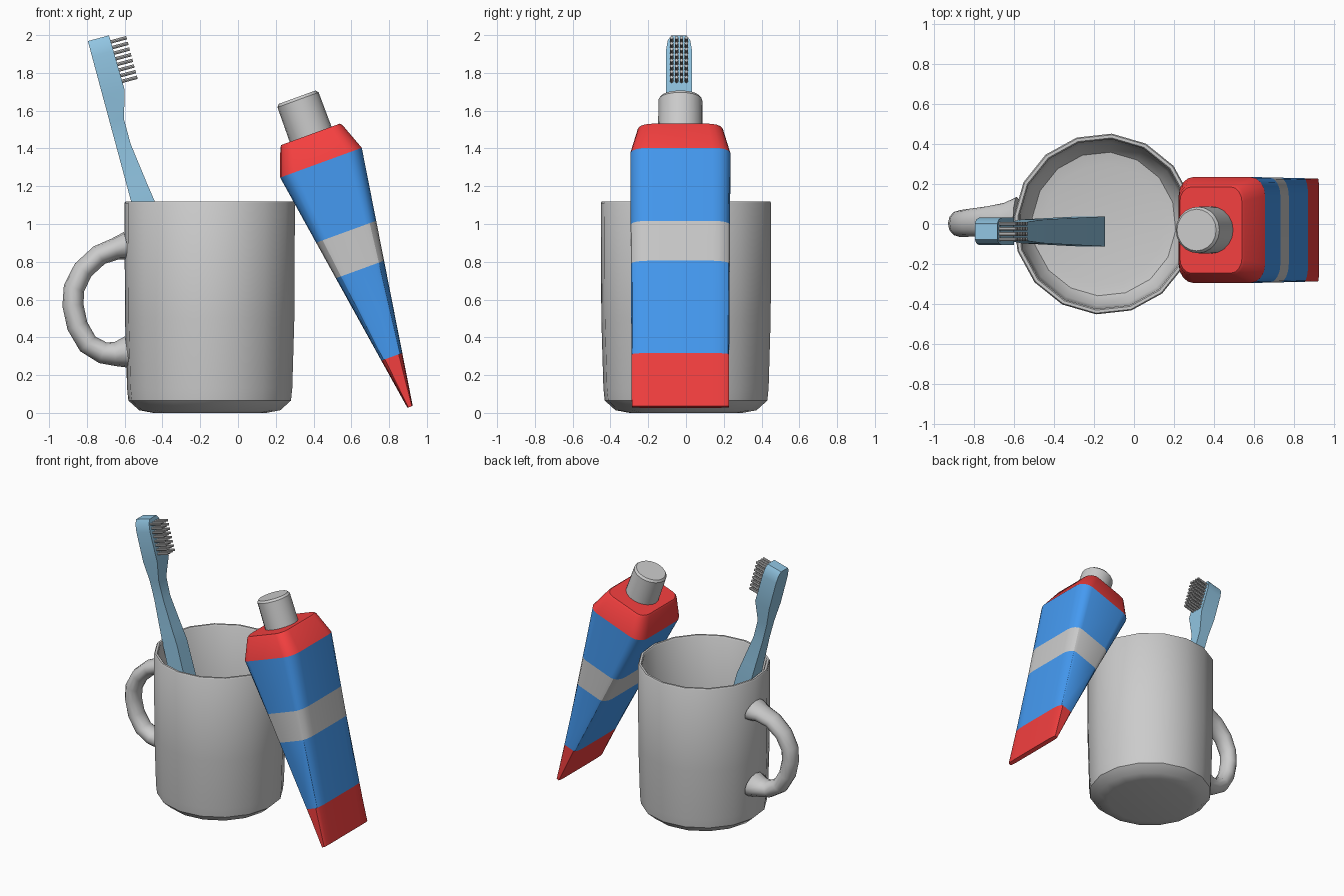
import bpy, bmesh
from math import cos, sin, pi, radians
from mathutils import Vector

if "Cube" in bpy.data.objects:
    bpy.data.objects.remove(bpy.data.objects["Cube"])


def material(name, rgb):
    m = bpy.data.materials.new(name)
    m.diffuse_color = (*rgb, 1)
    m.use_nodes = True
    m.node_tree.nodes["Principled BSDF"].inputs["Base Color"].default_value = m.diffuse_color
    return m


RED = material("red", (0.9, 0.05, 0.05))
BLUE = material("blue", (0.06, 0.33, 0.9))
STEEL_BLUE = material("steel_blue", (0.28, 0.55, 0.75))


def finish(bm, name, mat=None, angle=40):
    bmesh.ops.recalc_face_normals(bm, faces=bm.faces)
    me = bpy.data.meshes.new(name)
    bm.to_mesh(me)
    bm.free()
    ob = bpy.data.objects.new(name, me)
    bpy.context.collection.objects.link(ob)
    if mat:
        me.materials.append(mat)
    bpy.ops.object.select_all(action='DESELECT')
    ob.select_set(True)
    bpy.context.view_layer.objects.active = ob
    bpy.ops.object.shade_smooth_by_angle(angle=radians(angle))
    return ob


def add_loft(bm, rings, start=True, end=True):
    """Skin a list of closed rings, optionally closing the ends."""
    vs = [[bm.verts.new(p) for p in r] for r in rings]
    n = len(vs[0])
    for a, b in zip(vs, vs[1:]):
        for i in range(n):
            j = (i + 1) % n
            bm.faces.new((a[i], a[j], b[j], b[i]))
    if start:
        bm.faces.new(vs[0][::-1])
    if end:
        bm.faces.new(vs[-1])


def loft(name, rings, mat=None, angle=40, start=True, end=True):
    bm = bmesh.new()
    add_loft(bm, rings, start, end)
    return finish(bm, name, mat, angle)


def ellipse(c, u, v, a, b, n, turn=0.0):
    return [c + u * a * cos(turn + 2 * pi * i / n) + v * b * sin(turn + 2 * pi * i / n)
            for i in range(n)]


X, Y, Z = Vector((1, 0, 0)), Vector((0, 1, 0)), Vector((0, 0, 1))

# Mug: 16-sided turned profile, outside then inside
profile = [(0.30, 0), (0.375, 0.014), (0.432, 0.065), (0.439, 0.13), (0.45, 0.5),
           (0.453, 1.11), (0.447, 1.12), (0.432, 1.12), (0.425, 1.11),
           (0.422, 0.5), (0.41, 0.12), (0.36, 0.06), (0.30, 0.05)]
loft("mug", [ellipse(Vector((-0.15, 0, z)), X, Y, r, r, 16, radians(17.5))
             for r, z in profile])

# Mug handle: swept oval, flared at both ends (x, z, in-plane radius, half width)
path = [(-0.585, 0.885, 0.075, 0.11), (-0.65, 0.868, 0.058, 0.085),
        (-0.735, 0.835, 0.055, 0.075), (-0.82, 0.757, 0.055, 0.07),
        (-0.868, 0.66, 0.056, 0.067), (-0.874, 0.57, 0.056, 0.066),
        (-0.85, 0.46, 0.056, 0.067), (-0.795, 0.365, 0.056, 0.07),
        (-0.715, 0.318, 0.058, 0.075), (-0.65, 0.312, 0.064, 0.085),
        (-0.585, 0.322, 0.085, 0.11)]
pts = [Vector((x, 0.08 * (x + 0.9), z)) for x, z, _, _ in path]
rings = []
for i, (_, _, a, b) in enumerate(path):
    t = pts[min(i + 1, len(pts) - 1)] - pts[max(i - 1, 0)]
    rings.append(ellipse(pts[i], t.cross(Y).normalized(), Y, a, b, 12))
loft("mug_handle", rings, angle=60)

# Toothbrush frame: up along the handle, out towards the bristles
tilt = radians(15.1)
up = Vector((-sin(tilt), 0, cos(tilt)))
out = Vector((cos(tilt), 0, sin(tilt)))
base = Vector((-0.278, -0.037, 0.052))

# Toothbrush handle and head: (length along, thickness, half width)
sections = [(0, 0.138, 0.075), (1.074, 0.121, 0.06), (1.178, 0.106, 0.055),
            (1.40, 0.077, 0.042), (1.537, 0.077, 0.045), (1.683, 0.121, 0.069),
            (1.90, 0.118, 0.069), (1.957, 0.117, 0.06), (1.985, 0.116, 0.04)]
loft("toothbrush_handle",
     [[base + up * s + out * t + Y * w for t, w in ((0, -hw), (th, -hw), (th, hw), (0, hw))]
      for s, th, hw in sections], STEEL_BLUE, angle=30)

# Bristles: grid of thin pins on the head
bm = bmesh.new()
for row in range(8):
    for col in range(4):
        c = base + up * (1.732 + row * 0.031) + Y * (col - 1.5) * 0.026
        add_loft(bm, [ellipse(c + out * d, up, Y, 0.009, 0.009, 8) for d in (0.11, 0.203)])
finish(bm, "bristles")

# Toothpaste tube frame: leaning on the mug rim
tilt = radians(20.05)
axis = Vector((-sin(tilt), 0, cos(tilt)))
side = Vector((cos(tilt), 0, sin(tilt)))
foot = Vector((0.911, -0.03, 0.032))


def tube_ring(s, hx, hy, corner=0.35, seg=4):
    """Rounded rectangle across the tube at distance s from the crimp."""
    ring = []
    for q, (sx, sy) in enumerate(((1, 1), (-1, 1), (-1, -1), (1, -1))):
        for k in range(seg + 1):
            a = pi / 2 * (q + k / seg)
            ring.append(foot + axis * s
                        + side * hx * (sx * (1 - corner) + corner * cos(a))
                        + Y * hy * (sy * (1 - corner) + corner * sin(a)))
    return ring


def body_ring(s):
    f = s / 1.376
    return tube_ring(s, 0.015 + 0.215 * f, 0.257 + 0.008 * f)


# Tube body: coloured bands of one tapering wedge
levels = [0, 0.282, 0.774, 0.987, 1.376]
names = ["tube_crimp", "tube_lower_band", "tube_middle_band", "tube_upper_band"]
for i, (name, mat) in enumerate(zip(names, (RED, BLUE, None, BLUE))):
    loft(name, [body_ring(levels[i]), body_ring(levels[i + 1])], mat, 30, i == 0, False)

# Tube shoulder and cap
loft("tube_shoulder", [body_ring(1.376), tube_ring(1.525, 0.175, 0.225),
                       tube_ring(1.536, 0.165, 0.215)], RED, 30, start=False)
loft("tube_cap", [ellipse(foot + axis * s, side, Y, r, r, 20)
                  for s, r in ((1.53, 0.118), (1.73, 0.116), (1.745, 0.104))], angle=30)
